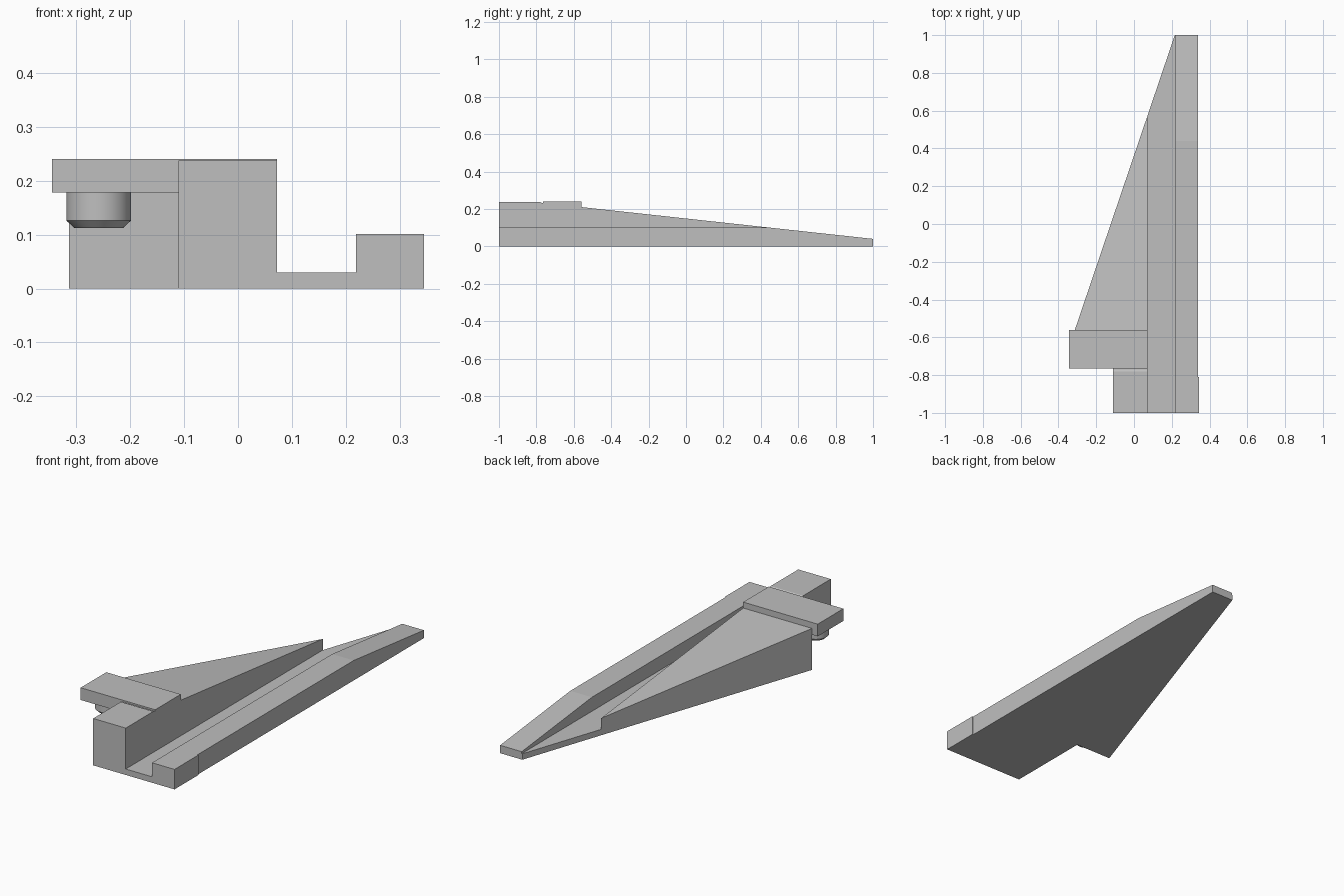
import bpy, bmesh
from mathutils import Vector

if "Cube" in bpy.data.objects:
    bpy.data.objects.remove(bpy.data.objects["Cube"])

grey = bpy.data.materials.new("plain grey")
grey.diffuse_color = (0.52, 0.52, 0.52, 1)
grey.use_nodes = True
grey.node_tree.nodes["Principled BSDF"].inputs["Base Color"].default_value = grey.diffuse_color


def finish(name, bm):
    bmesh.ops.recalc_face_normals(bm, faces=bm.faces)
    mesh = bpy.data.meshes.new(name)
    bm.to_mesh(mesh)
    bm.free()
    mesh.materials.append(grey)
    ob = bpy.data.objects.new(name, mesh)
    bpy.context.collection.objects.link(ob)
    return ob


def prism(name, profile, axis, lo, hi):
    """Extrude a closed 2D profile along axis 0, 1 or 2 from lo to hi."""
    def place(p):
        c = list(p)
        c.insert(axis, lo)
        return c
    bm = bmesh.new()
    face = bm.faces.new([bm.verts.new(place(p)) for p in profile])
    ext = bmesh.ops.extrude_face_region(bm, geom=[face])["geom"]
    step = Vector((0, 0, 0))
    step[axis] = hi - lo
    bmesh.ops.translate(bm, vec=step,
                        verts=[v for v in ext if isinstance(v, bmesh.types.BMVert)])
    return finish(name, bm)


# Body: plan outline with tapering wing and slightly wider rail foot
body = prism("body", [(-0.11, -1), (0.345, -1), (0.345, -0.81), (0.34, -0.81),
                      (0.34, 1), (0.216, 1), (-0.313, -0.56), (-0.11, -0.56)],
             2, 0, 0.3)

# Cutters: long channel with low rail, then sloping top
channel = prism("channel_cutter", [(0.072, 0.03), (0.219, 0.03), (0.219, 0.101),
                                   (0.5, 0.101), (0.5, 0.5), (0.072, 0.5)],
                1, -1.2, 1.2)
slope = prism("slope_cutter", [(-1.2, 0.237), (-0.78, 0.237), (-0.77, 0.232),
                               (-0.565, 0.232), (-0.565, 0.2105), (1.2, 0.0181),
                               (1.2, 0.5), (-1.2, 0.5)], 0, -0.6, 0.6)
for cutter in (channel, slope):
    mod = body.modifiers.new(cutter.name, "BOOLEAN")
    mod.operation = "DIFFERENCE"
    mod.solver = "EXACT"
    mod.object = cutter
    cutter.hide_render = True
    cutter.hide_set(True)

# Overhanging plate on top of the block
prism("top_plate", [(-0.345, -0.765), (0.072, -0.765), (0.072, -0.56), (-0.345, -0.56)],
      2, 0.178, 0.24)

# Round pin under the plate with a chamfered tip
bm = bmesh.new()
rings = [(0.045, 0.112), (0.06, 0.126), (0.06, 0.18)]
n = 40
loops = []
for r, z in rings:
    ring = bmesh.ops.create_circle(bm, segments=n, radius=r)["verts"]
    bmesh.ops.translate(bm, vec=(-0.258, -0.67, z), verts=ring)
    loops.append(ring)
for a, b in zip(loops, loops[1:]):
    for i in range(n):
        j = (i + 1) % n
        bm.faces.new((a[i], a[j], b[j], b[i]))
bm.faces.new(loops[0])
bm.faces.new(loops[-1])
pin = finish("pin", bm)
bpy.context.view_layer.objects.active = pin
pin.select_set(True)
bpy.ops.object.shade_smooth_by_angle()
